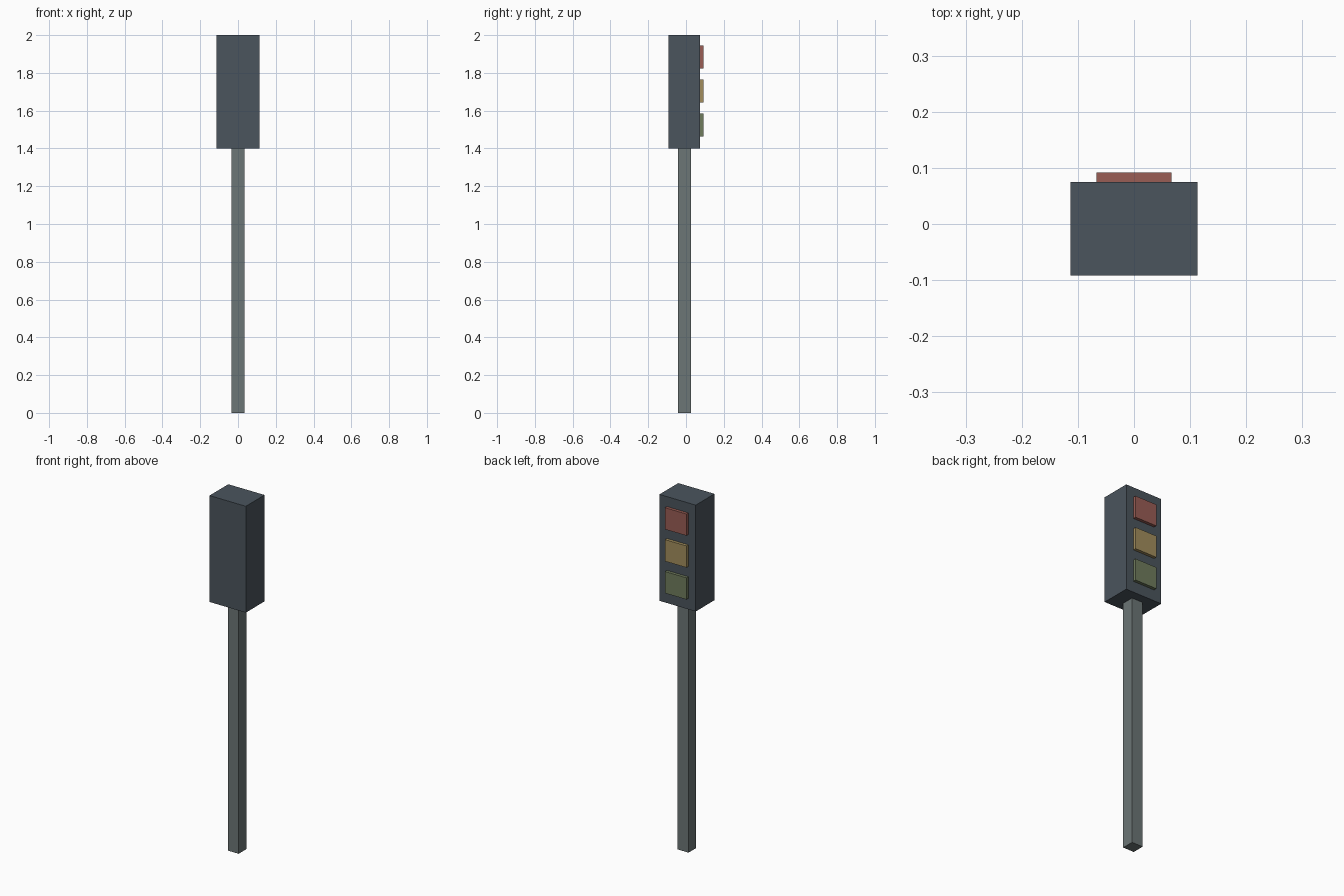
import bpy

if "Cube" in bpy.data.objects:
    bpy.data.objects.remove(bpy.data.objects["Cube"])


def material(name, rgb):
    m = bpy.data.materials.new(name)
    m.diffuse_color = (*rgb, 1)
    m.use_nodes = True
    m.node_tree.nodes["Principled BSDF"].inputs["Base Color"].default_value = m.diffuse_color
    return m


def box(name, lo, hi, mat):
    """Axis-aligned box between two corners."""
    bpy.ops.mesh.primitive_cube_add(size=1, location=[(a + b) / 2 for a, b in zip(lo, hi)])
    ob = bpy.context.object
    ob.name = name
    ob.scale = [b - a for a, b in zip(lo, hi)]
    bpy.ops.object.transform_apply(location=False, rotation=False, scale=True)
    ob.data.materials.append(mat)
    return ob


BACK, FACE, LENS = -0.092, 0.075, 0.092
MID = (BACK + FACE) / 2

# Square pole and signal housing
box("pole", (-0.034, MID - 0.034, 0), (0.034, MID + 0.034, 1.4),
    material("pole_grey", (0.15, 0.18, 0.18)))
box("housing", (-0.113, BACK, 1.4), (0.113, FACE, 2.0),
    material("housing_dark", (0.07, 0.09, 0.11)))

# Three square lamps, evenly spaced on the +y face
lamps = [("green", (0.16, 0.2, 0.11)), ("amber", (0.36, 0.27, 0.11)), ("red", (0.32, 0.11, 0.09))]
for i, (name, rgb) in enumerate(lamps):
    z = 1.523 + 0.18 * i
    box(name + "_lamp", (-0.067, FACE, z - 0.061), (0.067, LENS, z + 0.061),
        material("lamp_" + name, rgb))
